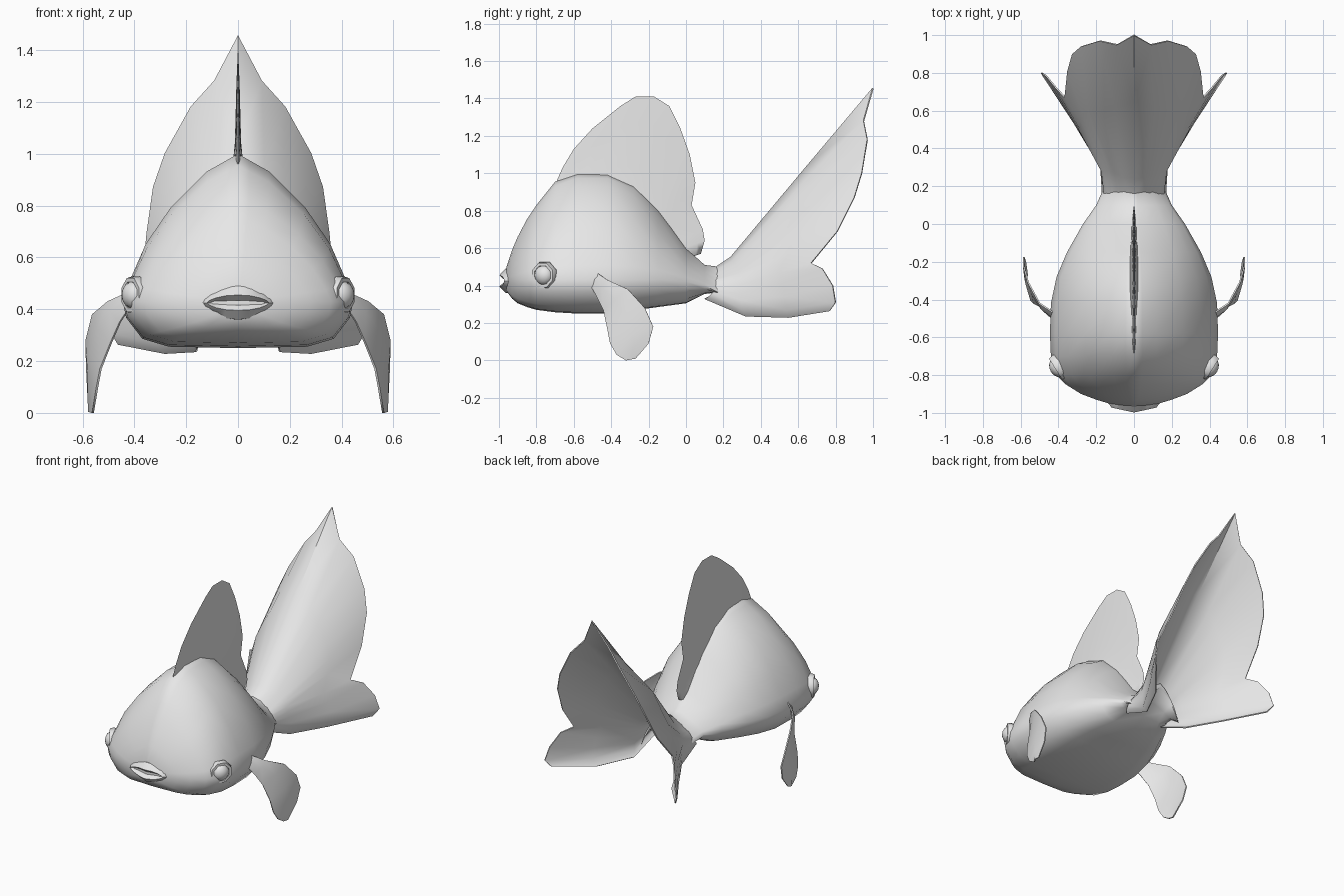
import bpy, bmesh, math
from mathutils import Vector

if "Cube" in bpy.data.objects:
    bpy.data.objects.remove(bpy.data.objects["Cube"], do_unlink=True)

# One plain colour for the whole fish
grey = bpy.data.materials.new("light_grey")
grey.use_nodes = True
grey.diffuse_color = (0.8, 0.8, 0.8, 1)
grey.node_tree.nodes["Principled BSDF"].inputs["Base Color"].default_value = (0.8, 0.8, 0.8, 1)


def finish(name, bm, angle=50, thickness=0.0, mirror=False):
    """Turn a bmesh into a named, smooth shaded object."""
    bmesh.ops.remove_doubles(bm, verts=bm.verts, dist=0.0005)
    bmesh.ops.recalc_face_normals(bm, faces=bm.faces)
    mesh = bpy.data.meshes.new(name)
    bm.to_mesh(mesh)
    bm.free()
    mesh.materials.append(grey)
    obj = bpy.data.objects.new(name, mesh)
    bpy.context.collection.objects.link(obj)
    bpy.ops.object.select_all(action="DESELECT")
    obj.select_set(True)
    bpy.context.view_layer.objects.active = obj
    if mirror:
        obj.modifiers.new("mirror", "MIRROR")
        bpy.ops.object.modifier_apply(modifier="mirror")
    if thickness:
        solid = obj.modifiers.new("thickness", "SOLIDIFY")
        solid.thickness = thickness
        solid.offset = 0
        bpy.ops.object.modifier_apply(modifier="thickness")
    bpy.ops.object.shade_smooth_by_angle(angle=math.radians(angle))


def loft(bm, rows, closed=False, caps=False):
    """Bridge rows of points that all have the same length."""
    rows = [[bm.verts.new(p) for p in row] for row in rows]
    count = len(rows[0])
    for a, b in zip(rows, rows[1:]):
        for i in range(count if closed else count - 1):
            j = (i + 1) % count
            bm.faces.new((a[i], a[j], b[j], b[i]))
    if caps:
        bm.faces.new(rows[0])
        bm.faces.new(rows[-1])


# Body: teardrop half section (width, height, height when hollowed from below)
half = [(0, 1, 1), (0.1, 0.955, 0.955), (0.27, 0.88, 0.88), (0.58, 0.64, 0.64),
        (0.8, 0.39, 0.39), (0.94, 0.14, 0.14), (1, 0, 0), (0.97, -0.35, 0.03),
        (0.83, -0.8, 0.25), (0.6, -0.97, 0.5), (0, -1, 0.86)]
section = half + [(-u, v, h) for u, v, h in half[-2:0:-1]]
# y, top, bottom, half width, height of the widest point, hollowing
stations = [(-0.96, 0.5, 0.37, 0.1, 0.43, 0), (-0.93, 0.59, 0.33, 0.2, 0.43, 0),
            (-0.9, 0.66, 0.305, 0.28, 0.43, 0), (-0.85, 0.755, 0.285, 0.36, 0.43, 0),
            (-0.8, 0.83, 0.27, 0.41, 0.43, 0), (-0.7, 0.955, 0.257, 0.44, 0.43, 0),
            (-0.58, 1, 0.25, 0.445, 0.43, 0), (-0.42, 1, 0.25, 0.44, 0.43, 0),
            (-0.28, 0.94, 0.267, 0.41, 0.43, 0), (-0.15, 0.81, 0.285, 0.355, 0.43, 0),
            (0, 0.6, 0.305, 0.27, 0.42, 0), (0.1, 0.51, 0.325, 0.2, 0.4, 0.25),
            (0.18, 0.5, 0.3, 0.165, 0.36, 0.8), (0.26, 0.53, 0.28, 0.15, 0.3, 1)]
bm = bmesh.new()
rows = []
for y, top, low, w, mid, hollow in stations:
    row = []
    for u, v, h in section:
        v += (h - v) * hollow
        row.append((u * w, y, mid + v * (top - mid if v > 0 else mid - low)))
    rows.append(row)
loft(bm, rows, closed=True, caps=True)
finish("body", bm, 70)

# Dorsal fin: blade that flares into the back and thins towards its outline
outline = [(-0.7, 0.94), (-0.66, 1.03), (-0.6, 1.13), (-0.5, 1.24), (-0.35, 1.36),
           (-0.27, 1.41), (-0.17, 1.41), (-0.09, 1.36), (-0.03, 1.24), (0.02, 1.1),
           (0.05, 0.95), (0.03, 0.83), (0.09, 0.7), (0.1, 0.64), (0.08, 0.57), (0.02, 0.55)]
root_a, root_b = Vector((-0.58, 0.85)), Vector((-0.02, 0.53))
bm = bmesh.new()
for side in (-1, 1):
    rows = []
    for step, width in ((0, 0.045), (0.25, 0.025), (0.45, 0.012), (0.8, 0.006), (1, 0)):
        row = []
        for i, tip in enumerate(outline):
            p = root_a.lerp(root_b, i / (len(outline) - 1)).lerp(Vector(tip), step)
            row.append((side * width, p.x, p.y))
        rows.append(row)
    loft(bm, rows)
finish("dorsal_fin", bm, 60)

# Tail fin: fan of rays from the ridge down to the lower lobe, mirrored
rays = [
    [(0, 0.15, 0.49), (0, 0.24, 0.55), (0, 0.65, 1.04), (0, 1, 1.455)],
    [(0.04, 0.15, 0.47), (0.06, 0.25, 0.53), (0.1, 0.62, 0.94), (0.09, 0.95, 1.28)],
    [(0.08, 0.15, 0.45), (0.1, 0.27, 0.51), (0.17, 0.6, 0.87), (0.18, 0.97, 1.18)],
    [(0.11, 0.15, 0.43), (0.13, 0.28, 0.48), (0.24, 0.6, 0.75), (0.28, 0.94, 1)],
    [(0.13, 0.15, 0.42), (0.15, 0.28, 0.46), (0.27, 0.58, 0.67), (0.325, 0.9, 0.87)],
    [(0.14, 0.15, 0.41), (0.16, 0.28, 0.43), (0.28, 0.55, 0.58), (0.35, 0.81, 0.69)],
    [(0.155, 0.15, 0.39), (0.17, 0.28, 0.4), (0.28, 0.5, 0.47), (0.365, 0.67, 0.52)],
    [(0.16, 0.15, 0.37), (0.17, 0.29, 0.36), (0.3, 0.52, 0.41), (0.42, 0.73, 0.49)],
    [(0.165, 0.14, 0.36), (0.175, 0.3, 0.32), (0.31, 0.53, 0.34), (0.465, 0.785, 0.4)],
    [(0.16, 0.12, 0.34), (0.175, 0.3, 0.27), (0.32, 0.54, 0.27), (0.49, 0.8, 0.31)],
    [(0.14, 0.1, 0.33), (0.16, 0.32, 0.237), (0.28, 0.55, 0.23), (0.46, 0.77, 0.265)],
]
bm = bmesh.new()
loft(bm, rays)
finish("tail_fin", bm, 65, thickness=0.008, mirror=True)

# Pectoral fins: drooping paddles, rear edge paired with front edge
edges = [((0.41, -0.48, 0.47), (0.41, -0.52, 0.42)), ((0.5, -0.42, 0.43), (0.455, -0.48, 0.35)),
         ((0.56, -0.31, 0.38), (0.49, -0.44, 0.27)), ((0.585, -0.22, 0.28), (0.53, -0.42, 0.17)),
         ((0.583, -0.175, 0.18), (0.545, -0.405, 0.09)), ((0.575, -0.2, 0.09), (0.555, -0.37, 0.03)),
         ((0.565, -0.27, 0.01), (0.56, -0.32, 0))]
bm = bmesh.new()
rows = []
for rear, front in edges:
    middle = Vector(rear).lerp(Vector(front), 0.5) + Vector((0.012, 0, 0))
    rows.append([rear, middle, front])
loft(bm, rows)
finish("pectoral_fins", bm, 65, thickness=0.008, mirror=True)

# Eyes: eight sided socket ring with a bulging ball, turned partly forward
turn = Vector((0.85, -0.53, 0)).to_track_quat("Z", "Y")
for name, side in (("left_eye", 1), ("right_eye", -1)):
    bm = bmesh.new()
    rings = []
    for radius, depth in ((0.06, -0.05), (0.077, -0.01), (0.07, 0.015), (0.054, 0.015), (0.05, 0)):
        ring = []
        for k in range(8):
            a = math.tau * (k + 0.5) / 8
            ring.append((radius * math.cos(a), radius * math.sin(a), depth))
        rings.append(ring)
    loft(bm, rings, closed=True)
    ball = bmesh.ops.create_uvsphere(bm, u_segments=12, v_segments=8, radius=0.054)
    bmesh.ops.scale(bm, verts=ball["verts"], vec=(1, 1, 0.8))
    for v in bm.verts:
        v.co = turn @ v.co + Vector((0.403, -0.76, 0.455))
        v.co.x *= side
    finish(name, bm, 45)

# Mouth: lens shaped lips swept back to the corners, with a slit
bm = bmesh.new()
rings = []
for rx, rz, y in ((0.15, 0.067, -0.92), (0.147, 0.065, -0.965), (0.12, 0.03, -0.998),
                  (0.1, 0.009, -0.975)):
    ring = []
    for k in range(16):
        a = math.tau * k / 16
        x, s = rx * math.cos(a), math.sin(a)
        ring.append((x, y + 0.22 * abs(x), 0.425 + rz * s * abs(s) ** 0.3))
    rings.append(ring)
loft(bm, rings, closed=True, caps=True)
finish("lips", bm, 35)
